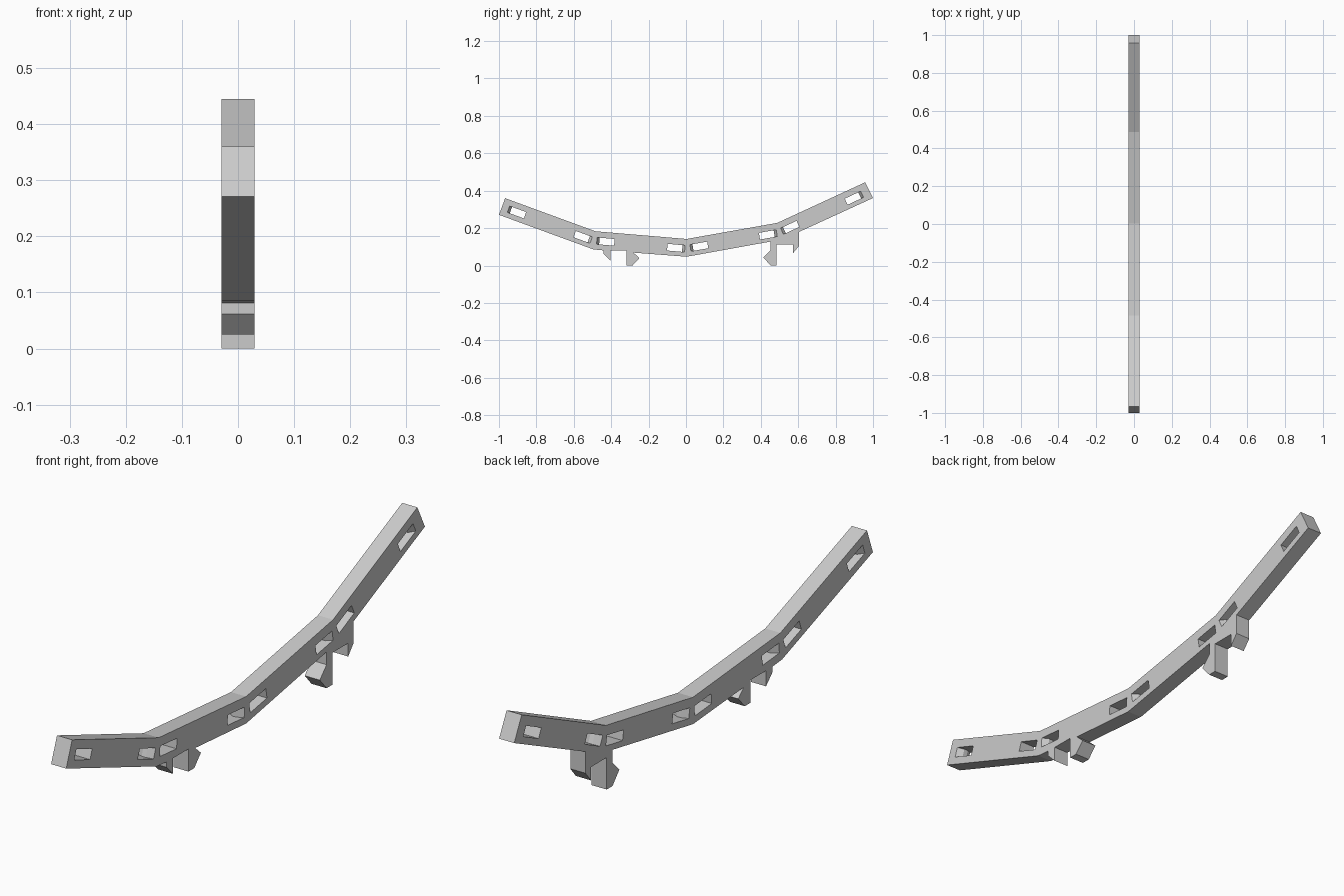
import bpy
import bmesh
import math
from mathutils import Vector, Matrix

HALF_W = 0.0295

cube = bpy.data.objects.get("Cube")
if cube:
    bpy.data.objects.remove(cube, do_unlink=True)

grey = bpy.data.materials.new("light grey")
grey.use_nodes = True
grey.diffuse_color = (0.6, 0.6, 0.6, 1)
grey.node_tree.nodes["Principled BSDF"].inputs["Base Color"].default_value = (0.6, 0.6, 0.6, 1)


def prism(name, points, direction):
    """Closed prism from a planar outline swept along a direction."""
    bm = bmesh.new()
    face = bm.faces.new([bm.verts.new(p) for p in points])
    swept = bmesh.ops.extrude_face_region(bm, geom=[face], use_keep_orig=True)
    verts = [v for v in swept["geom"] if isinstance(v, bmesh.types.BMVert)]
    bmesh.ops.translate(bm, verts=verts, vec=direction)
    bmesh.ops.recalc_face_normals(bm, faces=bm.faces)
    mesh = bpy.data.meshes.new(name)
    bm.to_mesh(mesh)
    bm.free()
    mesh.materials.append(grey)
    obj = bpy.data.objects.new(name, mesh)
    bpy.context.collection.objects.link(obj)
    return obj


# Bent bar with two clip feet, as a side outline (y, z)
top = [(-0.967, 0.36), (-0.484, 0.183), (0.003, 0.142), (0.488, 0.228), (0.958, 0.445)]
right_foot = [(0.603, 0.179), (0.603, 0.103), (0.572, 0.066), (0.572, 0.113), (0.484, 0.113),
              (0.484, 0), (0.452, 0), (0.414, 0.043), (0.452, 0.083), (0.452, 0.128)]
left_foot = [(-0.281, 0.069), (-0.249, 0.04), (-0.286, 0), (-0.318, 0), (-0.318, 0.08),
             (-0.404, 0.08), (-0.404, 0.025), (-0.441, 0.062), (-0.441, 0.081)]
outline = (top + [(1, 0.361)] + right_foot + [(0.003, 0.047)] + left_foot
           + [(-0.495, 0.086), (-1, 0.271)])
bar = prism("bent_bar", [(-HALF_W, y, z) for y, z in outline], Vector((2 * HALF_W, 0, 0)))

# Slots through the sides: centre y, centre z, slope in degrees, end with the ridge
slots = [(-0.905, 0.285, -20, -1), (-0.551, 0.152, -20, 1),
         (-0.430, 0.128, -5, -1), (-0.053, 0.094, -5, 1),
         (0.070, 0.102, 10, -1), (0.439, 0.165, 10, 1),
         (0.556, 0.203, 25, -1), (0.899, 0.361, 25, 1)]
LENGTH, HEIGHT, RIDGE = 0.047, 0.036, 0.014
for y, z, slope, side in slots:
    turn = Matrix.Rotation(math.radians(slope), 3, "X")
    plan = [(-0.04, -LENGTH), (0.04, -LENGTH), (0.04, LENGTH), (HALF_W, LENGTH),
            (0.008, LENGTH - RIDGE), (-0.008, LENGTH - RIDGE), (-HALF_W, LENGTH), (-0.04, LENGTH)]
    points = [Vector((0, y, z)) + turn @ Vector((px, side * py, -HEIGHT / 2)) for px, py in plan]
    cutter = prism("slot_cutter", points, turn @ Vector((0, 0, HEIGHT)))
    cutter.hide_render = True
    cutter.hide_set(True)
    cut = bar.modifiers.new("slot", "BOOLEAN")
    cut.operation = "DIFFERENCE"
    cut.solver = "EXACT"
    cut.object = cutter

# Apply the cuts and drop the helpers
bpy.context.view_layer.update()
cut_mesh = bpy.data.meshes.new_from_object(
    bar.evaluated_get(bpy.context.evaluated_depsgraph_get()))
cutters = [m.object for m in bar.modifiers]
bar.modifiers.clear()
bar.data = cut_mesh
for cutter in cutters:
    bpy.data.objects.remove(cutter, do_unlink=True)
